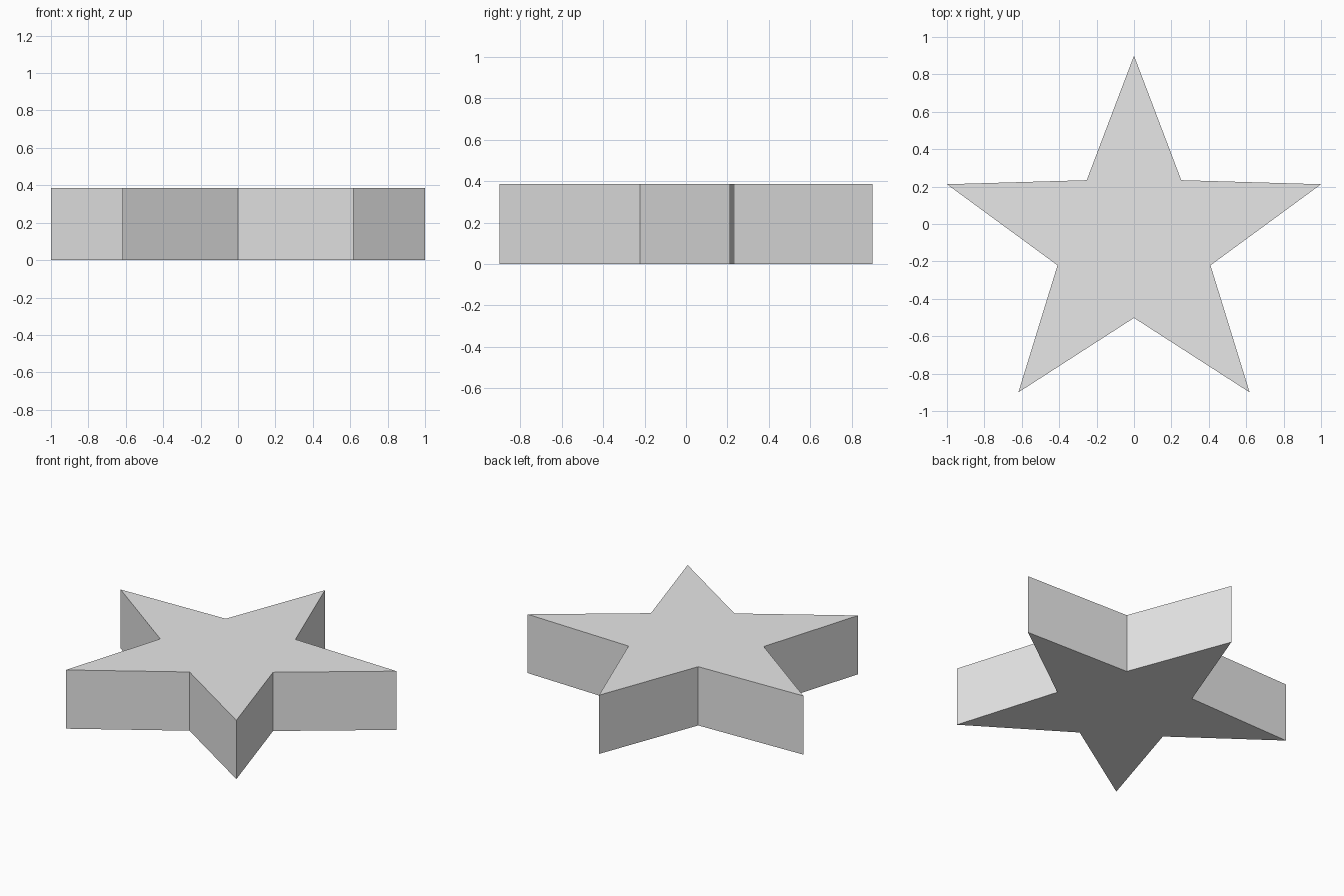
import bpy
import bmesh
from math import sin, cos, pi

cube = bpy.data.objects.get("Cube")
if cube:
    bpy.data.objects.remove(cube, do_unlink=True)

POINTS = 5
HEIGHT = 0.385
CENTRE_Y = -0.095
TIP_RADII = (1.0515, 0.995)      # slightly wider than deep
NOTCH_RADII = (0.43, 0.407)

# Plain grey material
grey = bpy.data.materials.new("plain_grey")
grey.use_nodes = True
colour = (0.8, 0.8, 0.8, 1)
grey.diffuse_color = colour
grey.node_tree.nodes["Principled BSDF"].inputs["Base Color"].default_value = colour

# Star outline, alternating tips and notches, starting at the back tip
bm = bmesh.new()
outline = []
for i in range(POINTS * 2):
    rx, ry = NOTCH_RADII if i % 2 else TIP_RADII
    angle = pi / 2 + i * pi / POINTS
    outline.append(bm.verts.new((rx * cos(angle), CENTRE_Y + ry * sin(angle), 0)))
base = bm.faces.new(outline)

# Extrude the outline into a flat-faced prism
top = bmesh.ops.extrude_face_region(bm, geom=[base], use_keep_orig=True)["geom"]
bmesh.ops.translate(bm, vec=(0, 0, HEIGHT),
                    verts=[v for v in top if isinstance(v, bmesh.types.BMVert)])
bmesh.ops.recalc_face_normals(bm, faces=bm.faces)

mesh = bpy.data.meshes.new("star")
bm.to_mesh(mesh)
bm.free()
mesh.materials.append(grey)
star = bpy.data.objects.new("star", mesh)
bpy.context.collection.objects.link(star)
